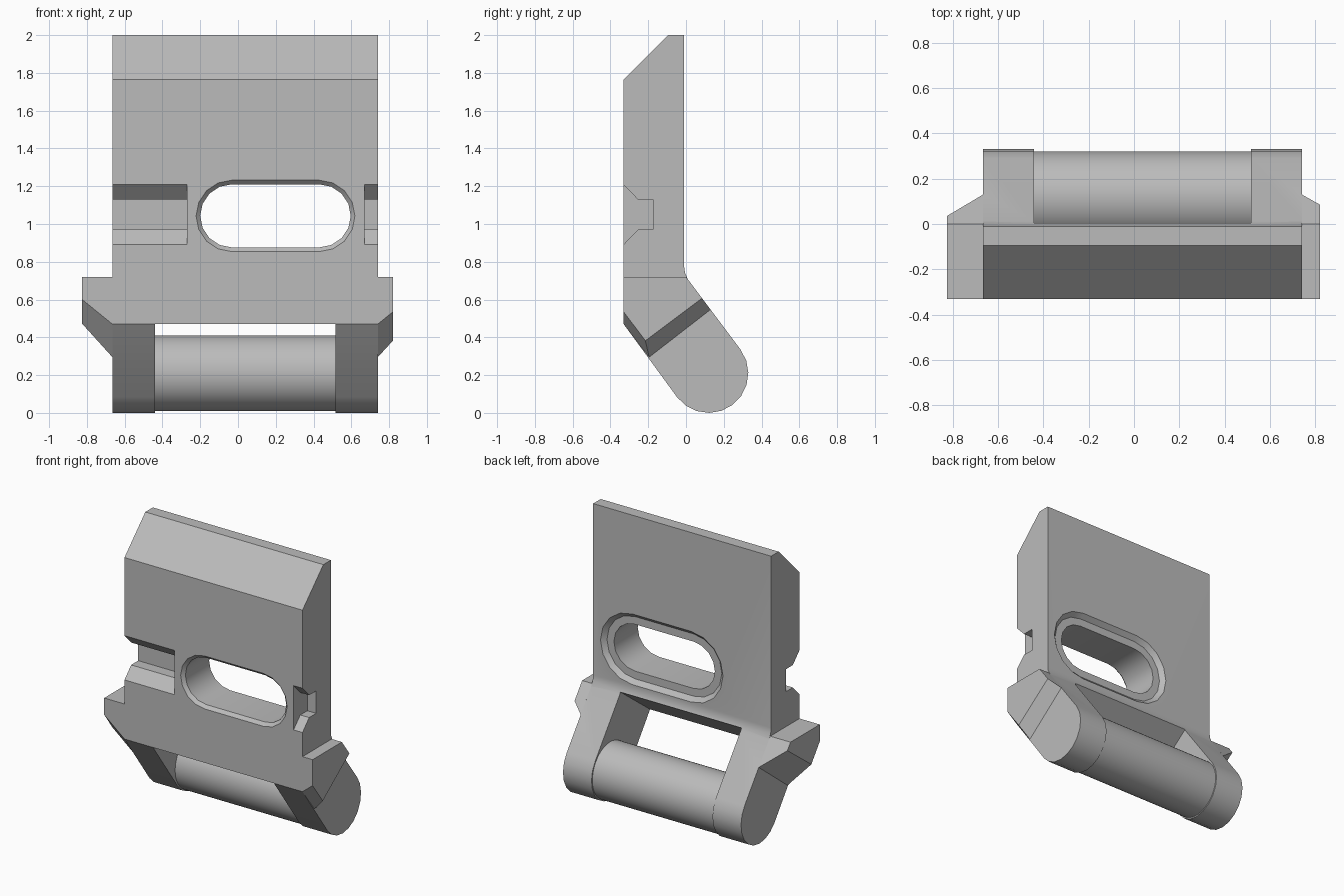
import bpy, bmesh, math

if "Cube" in bpy.data.objects:
    bpy.data.objects.remove(bpy.data.objects["Cube"])

grey = bpy.data.materials.new("plain grey")
grey.use_nodes = True
grey.diffuse_color = (0.5, 0.5, 0.5, 1)
grey.node_tree.nodes["Principled BSDF"].inputs["Base Color"].default_value = (0.5, 0.5, 0.5, 1)


def loft(name, rings):
    """Closed solid through matching rings of points."""
    bm = bmesh.new()
    loops = [[bm.verts.new(p) for p in ring] for ring in rings]
    bm.faces.new(loops[0])
    bm.faces.new(loops[-1])
    n = len(loops[0])
    for a, b in zip(loops, loops[1:]):
        for i in range(n):
            j = (i + 1) % n
            bm.faces.new((a[i], a[j], b[j], b[i]))
    bmesh.ops.recalc_face_normals(bm, faces=bm.faces)
    mesh = bpy.data.meshes.new(name)
    bm.to_mesh(mesh)
    bm.free()
    mesh.materials.append(grey)
    ob = bpy.data.objects.new(name, mesh)
    bpy.context.collection.objects.link(ob)
    return ob


def section(x, profile):
    return [(x, y, z) for y, z in profile]


def extrude(name, profile, x0, x1):
    return loft(name, [section(x0, profile), section(x1, profile)])


def select(ob):
    bpy.ops.object.select_all(action='DESELECT')
    ob.select_set(True)
    bpy.context.view_layer.objects.active = ob


def combine(target, other, operation):
    select(target)
    mod = target.modifiers.new("combine", 'BOOLEAN')
    mod.operation = operation
    mod.solver = 'EXACT'
    mod.object = other
    bpy.ops.object.modifier_apply(modifier=mod.name)
    bpy.data.objects.remove(other)


def smooth(ob):
    select(ob)
    bpy.ops.object.shade_smooth_by_angle(angle=math.radians(28))


LEFT, RIGHT = -0.665, 0.74            # plate sides
WIN_L, WIN_R = -0.44, 0.515           # inner faces of the arms
CY, CZ, R = 0.12, 0.21, 0.21          # rounded arm end
FRONT, BACK = -0.33, -0.01

# Plate and slanted arms in one side profile, rounded at the bottom
tilt = math.atan2(0.6, 0.8)
arc = [(CY + R * math.cos(tilt - math.pi * i / 10), CZ + R * math.sin(tilt - math.pi * i / 10))
       for i in range(11)]
profile = [(FRONT, 0.47), (FRONT, 1.765), (-0.095, 2), (BACK, 2), (BACK, 0.775),
           (-0.005, 0.74), (0.012, 0.704)] + arc
body = extrude("body", profile, LEFT, RIGHT)

# Side flanges, chamfered towards the arms
inner = [(FRONT, 0.72), (FRONT, 0.47), (-0.195, 0.295), (0.13, 0.547), (0, 0.72)]
right_outer = [(FRONT, 0.72), (FRONT, 0.535), (-0.215, 0.382), (0.085, 0.607), (0, 0.72)]
left_outer = [(FRONT, 0.72), (FRONT, 0.6), (-0.235, 0.472), (0.035, 0.673), (0, 0.72)]
for x0, x1, outer in ((RIGHT, 0.82, right_outer), (LEFT, -0.825, left_outer)):
    combine(body, loft("flange", [section(x0, inner), section(x1, outer)]), 'UNION')

# Window between the arms, square to their slope
window = [(-0.49, 0.35), (0.166, 0.842), (0.766, 0.042), (0.11, -0.45)]
combine(body, extrude("window_cutter", window, WIN_L, WIN_R), 'DIFFERENCE')

# Flared notches in the front face
notch = [(-0.38, 1.26), (-0.255, 1.13), (-0.175, 1.13), (-0.175, 0.97), (-0.255, 0.97), (-0.38, 0.84)]
for x0, x1 in ((LEFT - 0.1, -0.27), (0.67, RIGHT + 0.1)):
    combine(body, extrude("notch_cutter", notch, x0, x1), 'DIFFERENCE')


def oval(y, grow):
    pts = []
    for side, cx in ((0, 0.43), (math.pi, -0.033)):
        for i in range(9):
            a = side - math.pi / 2 + math.pi * i / 8
            pts.append((cx + (0.167 + grow) * math.cos(a), y, 1.043 + (0.167 + grow) * math.sin(a)))
    return pts


# Oval hole with a front chamfer and a stepped recess at the back
steps = [(FRONT - 0.03, 0.052), (FRONT + 0.022, 0), (BACK - 0.03, 0),
         (BACK - 0.03, 0.055), (BACK + 0.03, 0.115)]
combine(body, loft("hole_cutter", [oval(y, g) for y, g in steps]), 'DIFFERENCE')
smooth(body)

# Round bar between the arms
ring = [(CY + 0.2 * math.cos(math.tau * i / 48), CZ + 0.2 * math.sin(math.tau * i / 48)) for i in range(48)]
smooth(extrude("cross_bar", ring, WIN_L - 0.02, WIN_R + 0.02))
